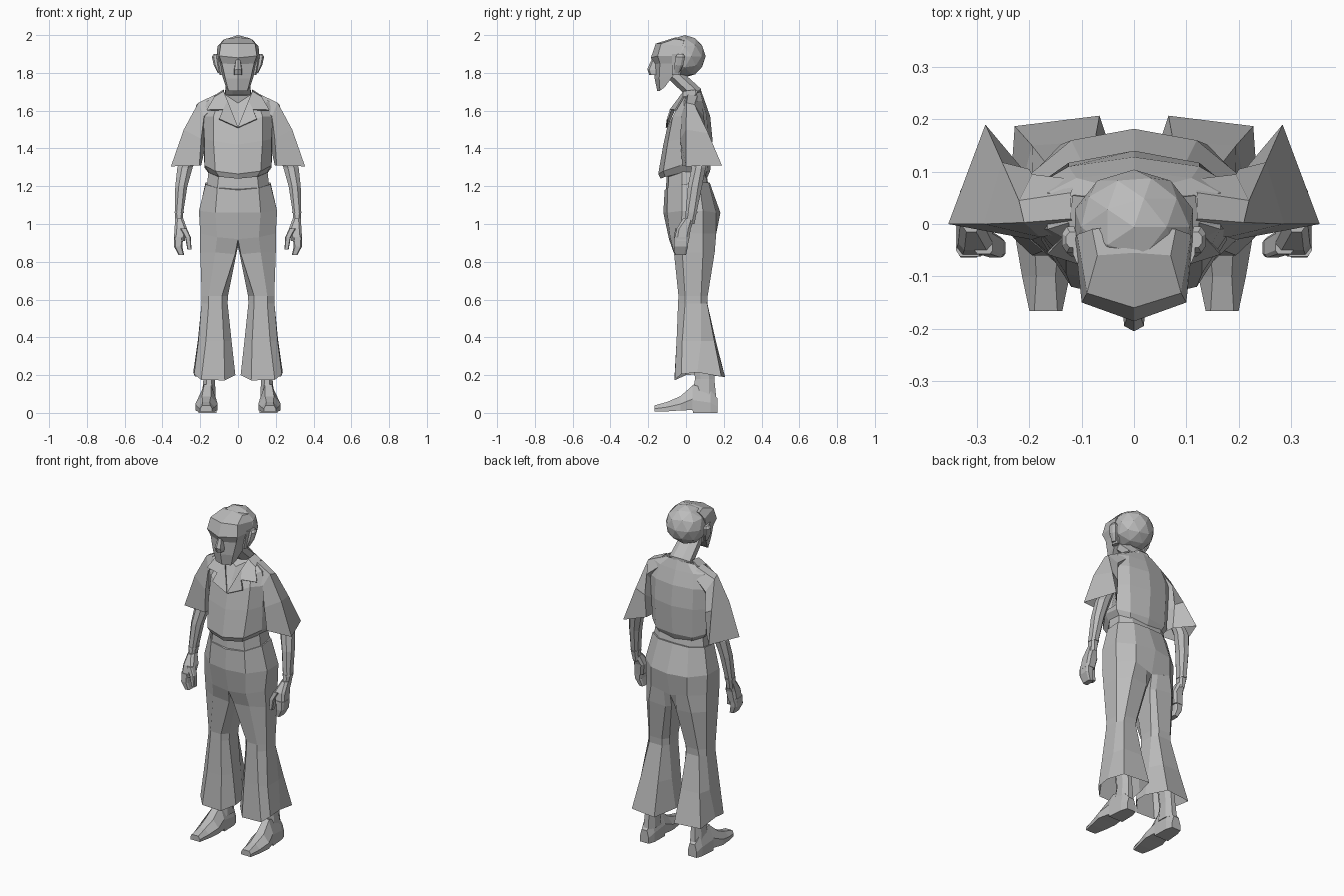
import bpy, bmesh
from mathutils import Vector

grey = bpy.data.materials.new("plain_grey")
grey.diffuse_color = (0.5, 0.5, 0.5, 1)


def finish(name, bm):
    bmesh.ops.remove_doubles(bm, verts=bm.verts, dist=0.0005)
    bmesh.ops.recalc_face_normals(bm, faces=bm.faces)
    me = bpy.data.meshes.new(name)
    bm.to_mesh(me)
    bm.free()
    me.materials.append(grey)
    ob = bpy.data.objects.new(name, me)
    bpy.context.collection.objects.link(ob)
    return ob


def mirror(ob):
    m = ob.modifiers.new("mirror", 'MIRROR')
    m.use_mirror_merge = False
    return ob


def loft(name, rings, start=True, end=True):
    """Skin a series of closed rings with equal point counts."""
    bm = bmesh.new()
    rows = [[bm.verts.new(p) for p in r] for r in rings]
    n = len(rows[0])
    for a, b in zip(rows, rows[1:]):
        for i in range(n):
            j = (i + 1) % n
            bm.faces.new((a[i], a[j], b[j], b[i]))
    if start:
        bm.faces.new(rows[0])
    if end:
        bm.faces.new(rows[-1])
    return finish(name, bm)


def sym(half):
    """Complete a front-to-back half outline across x = 0."""
    return half + [(-x, y, z) for x, y, z in half[-2:0:-1]]


def box(x0, x1, y0, y1, zf, zb=None, c=0.28):
    """Chamfered rectangle, its height sloping from front to back."""
    zb = zf if zb is None else zb
    uv = [(c, 0), (1 - c, 0), (1, c), (1, 1 - c), (1 - c, 1), (c, 1), (0, 1 - c), (0, c)]
    return [(x0 + u * (x1 - x0), y0 + v * (y1 - y0), zf + v * (zb - zf)) for u, v in uv]


# Trousers: pelvis, then flared legs open at the hem
loft("trouser_hips", [
    sym([(0, -.09, .92), (.11, -.084, .93), (.2, -.03, .95), (.2, .09, .95), (.12, .16, .95), (0, .15, .92)]),
    sym([(0, -.12, 1.06), (.12, -.1, 1.06), (.207, -.02, 1.07), (.205, .09, 1.07), (.12, .16, 1.06), (0, .182, 1.06)]),
    sym([(0, -.113, 1.18), (.11, -.098, 1.19), (.172, -.02, 1.21), (.172, .07, 1.22), (.1, .12, 1.22), (0, .125, 1.22)]),
], start=False)
mirror(loft("trouser_leg", [
    [(0, -.09, .92), (.11, -.084, .93), (.2, -.03, .95), (.2, .09, .95),
     (.12, .16, .95), (.04, .153, .93), (0, .15, .92), (0, -.02, .88)],
    [(.015, -.062, .84), (.12, -.064, .85), (.2, -.02, .85), (.2, .09, .85),
     (.14, .152, .85), (.035, .145, .84), (.012, .12, .84), (.009, 0, .84)],
    [(.085, -.04, .62), (.155, -.04, .62), (.192, -.005, .62), (.192, .08, .62),
     (.16, .115, .62), (.08, .115, .62), (.053, .08, .62), (.053, -.005, .62)],
    [(.085, -.042, .58), (.155, -.042, .58), (.193, -.005, .58), (.193, .08, .58),
     (.165, .112, .58), (.08, .113, .58), (.055, .08, .58), (.055, -.005, .58)],
    [(.075, -.05, .38), (.17, -.05, .38), (.21, -.02, .38), (.213, .08, .38),
     (.195, .15, .38), (.075, .158, .38), (.038, .08, .38), (.034, 0, .38)],
    [(.07, -.062, .172), (.195, -.06, .175), (.232, -.025, .205), (.237, .06, .215),
     (.228, .187, .192), (.066, .207, .19), (.02, .07, .205), (.014, 0, .2)],
], start=False, end=False))
# Waistband
loft("waistband", [
    sym([(0, -.108, 1.17), (.11, -.095, 1.18), (.165, -.02, 1.2), (.165, .07, 1.2), (.1, .113, 1.21), (0, .118, 1.21)]),
    sym([(0, -.1, 1.28), (.1, -.09, 1.28), (.155, -.02, 1.29), (.155, .06, 1.29), (.1, .1, 1.28), (0, .105, 1.28)]),
], start=False, end=False)

# Shirt body, bloused over the waist
loft("shirt", [
    sym([(0, -.135, 1.24), (.1, -.11, 1.25), (.15, -.03, 1.27), (.15, .06, 1.26), (.1, .095, 1.24), (0, .105, 1.23)]),
    sym([(0, -.147, 1.265), (.12, -.12, 1.28), (.178, -.03, 1.31), (.178, .065, 1.3), (.12, .112, 1.28), (0, .128, 1.28)]),
    sym([(0, -.12, 1.42), (.13, -.095, 1.44), (.178, -.02, 1.45), (.182, .07, 1.45), (.125, .117, 1.45), (0, .14, 1.45)]),
    sym([(0, -.1, 1.51), (.13, -.07, 1.57), (.185, -.01, 1.57), (.185, .075, 1.57), (.125, .11, 1.57), (0, .128, 1.57)]),
    sym([(0, -.06, 1.57), (.11, -.04, 1.63), (.165, -.01, 1.65), (.165, .06, 1.65), (.11, .088, 1.65), (0, .1, 1.65)]),
    sym([(0, -.02, 1.64), (.06, -.015, 1.68), (.1, .01, 1.69), (.1, .05, 1.69), (.06, .075, 1.7), (0, .08, 1.705)]),
])
# Wide short sleeves, open at the cuff
mirror(loft("sleeve", [
    [(.11, -.015, 1.64), (.12, .01, 1.685), (.12, .06, 1.68), (.11, .085, 1.64), (.12, .04, 1.6)],
    [(.18, -.025, 1.57), (.21, .003, 1.642), (.22, .045, 1.632), (.195, .095, 1.57), (.17, .04, 1.5)],
    [(.195, -.03, 1.45), (.287, 0, 1.5), (.252, .118, 1.48), (.2, .105, 1.45), (.175, .03, 1.4)],
    [(.205, -.02, 1.31), (.355, 0, 1.305), (.284, .19, 1.31), (.2, .09, 1.31), (.195, .04, 1.31)],
], start=False, end=False))
# Open collar with notched lapels
bm = bmesh.new()
for pts in ([(0, -.104, 1.51), (.1, -.098, 1.555), (.08, -.082, 1.605), (.055, -.042, 1.65)],
            [(.055, -.042, 1.65), (.08, -.082, 1.605), (.165, -.055, 1.602), (.125, -.015, 1.67), (.075, -.012, 1.7)],
            [(.075, -.012, 1.7), (.125, -.015, 1.67), (.115, .055, 1.682), (.075, .05, 1.708)]):
    bm.faces.new([bm.verts.new(p) for p in pts])
collar = mirror(finish("collar", bm))
sol = collar.modifiers.new("thickness", 'SOLIDIFY')
sol.thickness = 0.008
sol.offset = 0

# Neck leaning forward
loft("neck", [
    box(-.075, .075, -.03, .08, 1.58, 1.66),
    box(-.068, .068, .01, .08, 1.67, 1.715),
    box(-.06, .06, -.1, -.025, 1.775, 1.81),
    box(-.05, .05, -.1, -.02, 1.82, 1.84),
], start=False, end=False)
# Face with chin, recessed eye line and brow
loft("face", [
    sym([(0, -.152, 1.703), (.05, -.138, 1.705), (.064, -.112, 1.725), (0, -.112, 1.725)]),
    sym([(0, -.166, 1.77), (.067, -.142, 1.77), (.085, -.065, 1.79), (0, -.065, 1.79)]),
    sym([(0, -.168, 1.845), (.085, -.138, 1.85), (.1, -.03, 1.85), (0, -.03, 1.85)]),
    sym([(0, -.186, 1.88), (.1, -.15, 1.89), (.113, -.03, 1.89), (0, -.03, 1.89)]),
    sym([(0, -.16, 1.955), (.09, -.132, 1.955), (.109, -.02, 1.94), (0, -.02, 1.95)]),
    sym([(0, -.055, 1.988), (.07, -.06, 1.98), (.08, -.01, 1.972), (0, .0, 1.985)]),
])
loft("nose", [
    sym([(0, -.195, 1.79), (.018, -.185, 1.79), (.021, -.15, 1.79), (0, -.15, 1.79)]),
    sym([(0, -.205, 1.82), (.019, -.195, 1.815), (.022, -.15, 1.815), (0, -.15, 1.815)]),
    sym([(0, -.178, 1.88), (.01, -.17, 1.88), (.012, -.15, 1.88), (0, -.15, 1.88)]),
])
# Rounded hair at the back of the head
bm = bmesh.new()
bmesh.ops.create_icosphere(bm, subdivisions=2, radius=1)
for v in bm.verts:
    v.co = Vector((v.co.x * .119, v.co.y * .11 - .006, v.co.z * .112 + 1.888))
finish("hair", bm)
# Sideburns and ears
mirror(loft("sideburn", [box(.075, .098, -.075, -.03, 1.79), box(.09, .117, -.075, -.01, 1.9)]))
mirror(loft("ear", [
    box(.09, .108, -.06, -.035, 1.8),
    box(.1, .128, -.062, -.015, 1.84),
    box(.105, .138, -.055, -.005, 1.885),
    box(.105, .13, -.045, -.015, 1.9),
]))

# Arms, wrists and curled hands
mirror(loft("arm", [
    box(.19, .25, .025, .09, 1.42),
    box(.24, .321, .03, .105, 1.3, c=.3),
    box(.268, .332, .01, .085, 1.2),
    box(.29, .335, -.002, .056, 1.06, c=.22),
    box(.292, .33, -.01, .045, 1.0),
], start=False, end=False))
mirror(loft("wrist_cuff", [box(.287, .337, -.006, .06, 1.057), box(.286, .337, -.004, .062, 1.066)]))
mirror(loft("palm", [
    box(.29, .332, -.015, .045, 1.03),
    box(.27, .336, -.05, .025, .975, c=.18),
    box(.282, .34, -.062, .015, .91, c=.18),
]))
mirror(loft("fingers", [
    box(.29, .34, -.062, .015, .93, c=.15),
    box(.295, .338, -.064, .01, .88, c=.15),
    box(.285, .315, -.058, 0, .836, c=.15),
]))
mirror(loft("thumb", [
    box(.27, .305, -.057, -.012, .975, c=.15),
    box(.25, .28, -.064, -.025, .93, c=.15),
    box(.246, .268, -.062, -.03, .865, c=.15),
]))

# Bare ankles and long low shoes
mirror(loft("ankle", [
    box(.118, .192, .03, .16, .08),
    box(.122, .183, .048, .15, .18),
    box(.115, .185, .03, .145, .34),
]))


def slab(y, x0, x1, z0, z1, t=.3):
    """Foot cross-section: flat sole, sloping upper."""
    d = (x1 - x0) * t
    zm = z0 + (z1 - z0) * .45
    return [(x0, y, z0), (x1, y, z0), (x1, y, zm), (x1 - d, y, z1), (x0 + d, y, z1), (x0, y, zm)]


mirror(loft("foot", [
    slab(-.166, .137, .2, .008, .04, .15),
    slab(-.10, .123, .214, .008, .058),
    slab(-.03, .108, .226, .013, .088),
    slab(.035, .115, .208, .015, .145),
    slab(.037, .115, .208, .0, .15),
    slab(.13, .117, .2, 0, .12, .2),
    slab(.168, .13, .188, 0, .075, .2),
]))
